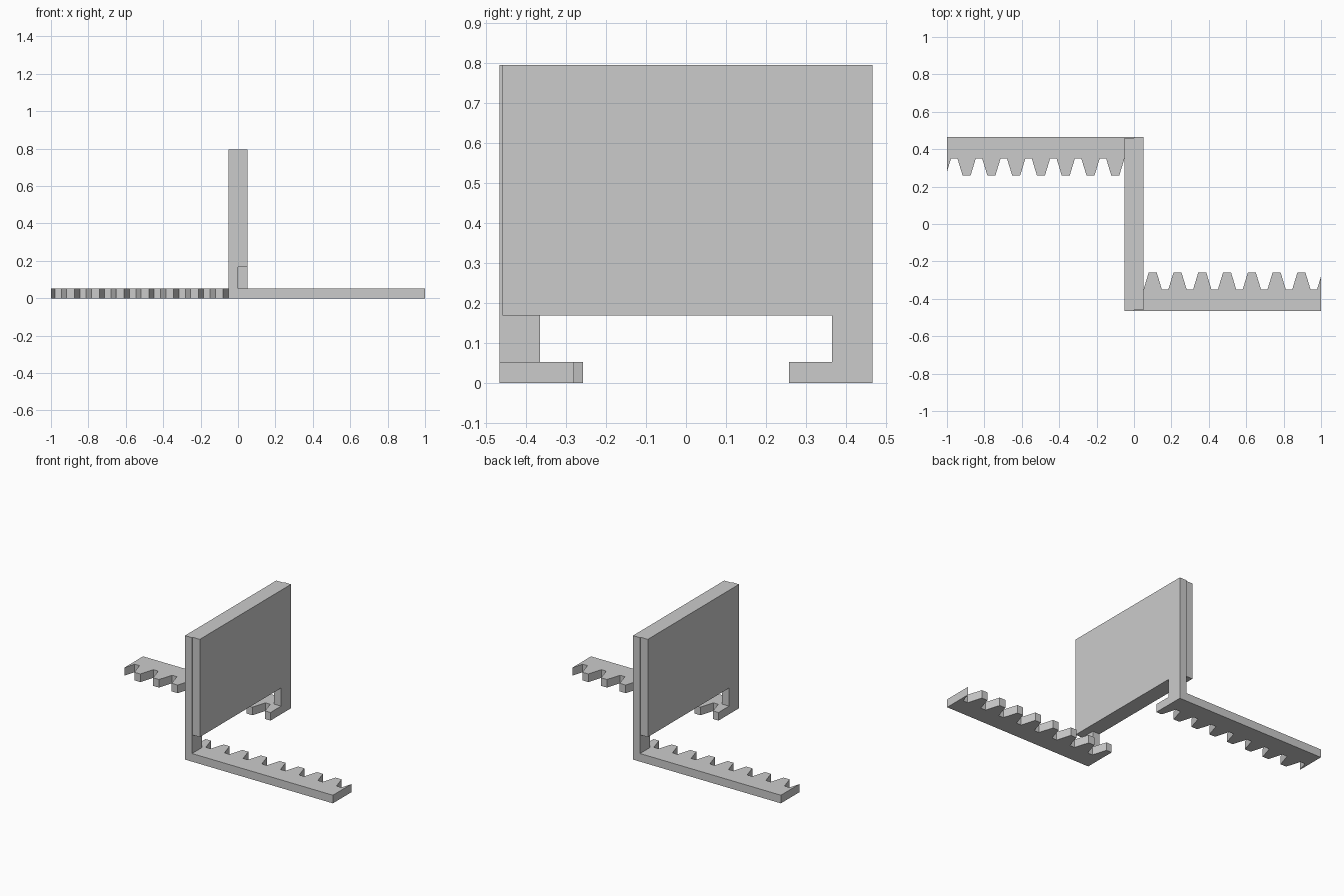
import bpy
import bmesh
from math import pi
from mathutils import Matrix, Vector

cube = bpy.data.objects.get("Cube")
if cube:
    bpy.data.objects.remove(cube, do_unlink=True)

# Single grey plastic colour
GREY = (0.6, 0.6, 0.6, 1.0)
grey = bpy.data.materials.new("plain grey")
grey.use_nodes = True
grey.diffuse_color = GREY
grey.node_tree.nodes["Principled BSDF"].inputs["Base Color"].default_value = GREY

# Shared sizes
HALF_DEPTH = 0.466    # outer y of the whole part
THICK = 0.05          # thickness of one wall leaf
RACK_TOP = 0.052
WALL_BOTTOM, WALL_TOP = 0.168, 0.795
ROOT_Y, TIP_Y = -0.35, -0.258
PITCH, FIRST = 0.1325, -0.0325
ROOT_HALF, TIP_HALF = 0.049, 0.021


def extrude_profile(name, points, offset, turn):
    """Extrude a closed outline along offset, then turn it about z."""
    bm = bmesh.new()
    face = bm.faces.new([bm.verts.new(p) for p in points])
    result = bmesh.ops.extrude_face_region(bm, geom=[face], use_keep_orig=True)
    moved = [v for v in result["geom"] if isinstance(v, bmesh.types.BMVert)]
    bmesh.ops.translate(bm, verts=moved, vec=Vector(offset))
    bmesh.ops.transform(bm, matrix=Matrix.Rotation(turn, 4, "Z"), verts=bm.verts)
    bmesh.ops.recalc_face_normals(bm, faces=bm.faces)
    mesh = bpy.data.meshes.new(name)
    bm.to_mesh(mesh)
    bm.free()
    mesh.materials.append(grey)
    obj = bpy.data.objects.new(name, mesh)
    bpy.context.collection.objects.link(obj)
    return obj


def tooth_edge(x):
    """Height of the trapezoid tooth row at x, as a y value."""
    d = abs((x - FIRST + PITCH / 2) % PITCH - PITCH / 2)
    t = (ROOT_HALF - d) / (ROOT_HALF - TIP_HALF)
    return ROOT_Y + (TIP_Y - ROOT_Y) * min(max(t, 0), 1)


def rack_outline():
    """Bar with a row of teeth, cut off square at both ends."""
    start, end = -THICK, 1.0
    corners = [FIRST + k * PITCH + s for k in range(9)
               for s in (-ROOT_HALF, -TIP_HALF, TIP_HALF, ROOT_HALF)]
    xs = [start] + [x for x in corners if start < x < end] + [end]
    row = [(x, tooth_edge(x), 0) for x in xs]
    return [(end, -HALF_DEPTH, 0), (start, -HALF_DEPTH, 0)] + row


# Wall leaf with a short leg at one end, seen from the side
leaf = [(-HALF_DEPTH, RACK_TOP), (-0.365, RACK_TOP), (-0.365, WALL_BOTTOM),
        (0.459, WALL_BOTTOM), (0.459, WALL_TOP), (-HALF_DEPTH, WALL_TOP)]
leaf_outline = [(-THICK, y, z) for y, z in leaf]

# Both halves are the same, turned half a circle about z
for side, turn in (("front", 0), ("back", pi)):
    extrude_profile(side + "_wall_leaf", leaf_outline, (THICK, 0, 0), turn)
    extrude_profile(side + "_toothed_rack", rack_outline(), (0, 0, RACK_TOP), turn)
